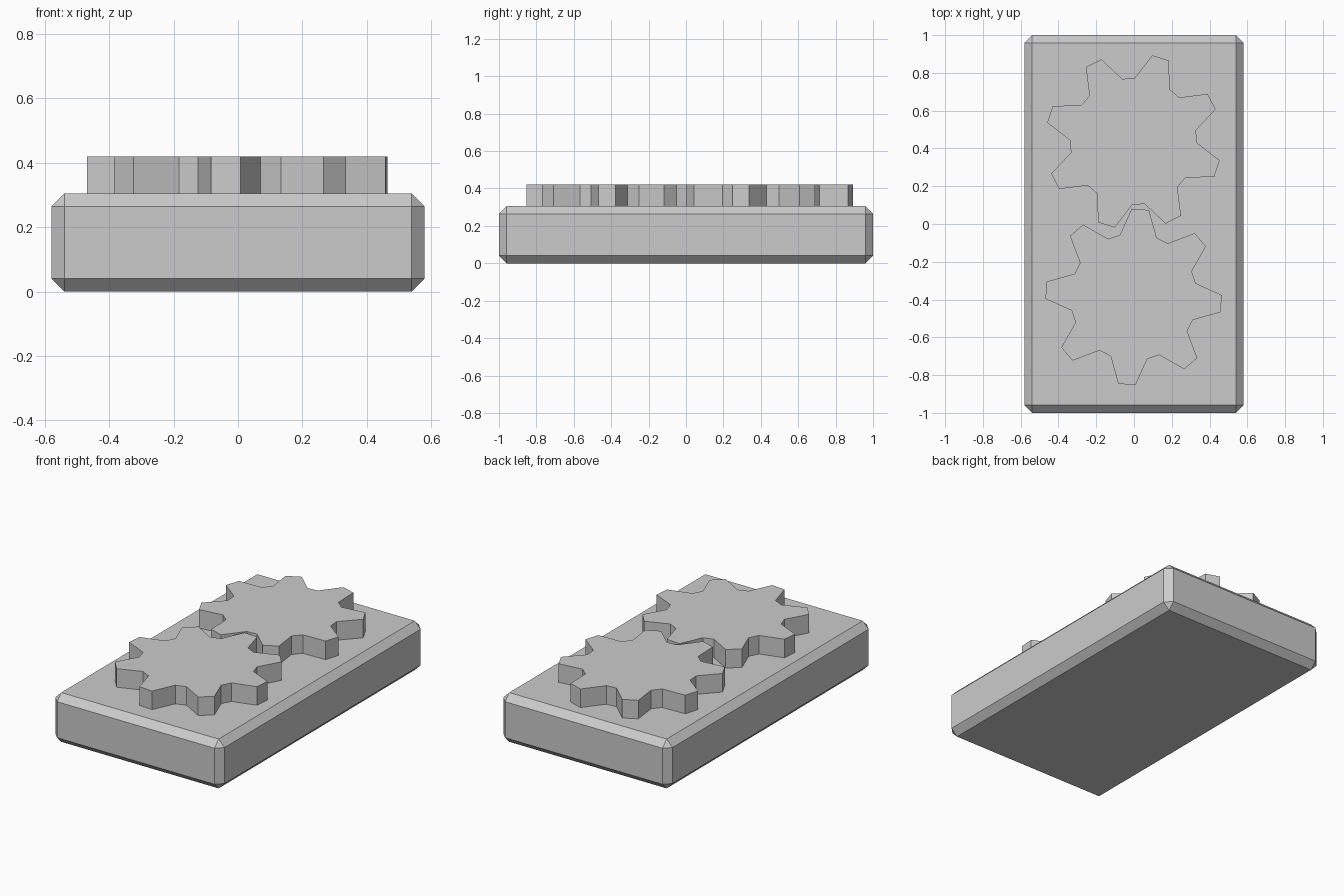
import bpy, bmesh
from math import cos, sin, pi, radians

if "Cube" in bpy.data.objects:
    bpy.data.objects.remove(bpy.data.objects["Cube"])

PLATE_TOP = 0.305
GEAR_TOP = 0.42

grey = bpy.data.materials.new("light grey")
grey.use_nodes = True
grey.diffuse_color = (0.6, 0.6, 0.6, 1)
grey.node_tree.nodes["Principled BSDF"].inputs["Base Color"].default_value = (0.6, 0.6, 0.6, 1)


def add_object(name, bm):
    bmesh.ops.recalc_face_normals(bm, faces=bm.faces)
    mesh = bpy.data.meshes.new(name)
    bm.to_mesh(mesh)
    bm.free()
    mesh.materials.append(grey)
    obj = bpy.data.objects.new(name, mesh)
    bpy.context.collection.objects.link(obj)
    return obj


def add_gear(name, x, y, turn, teeth=8, tip=0.467, root=0.336):
    """Flat gear outline: each tooth has two tip points and two root points."""
    bm = bmesh.new()
    step = 2 * pi / (teeth * 4)
    outline = []
    for i in range(teeth * 4):
        r = tip if i % 4 < 2 else root
        a = radians(turn) + (i - 0.5) * step
        outline.append(bm.verts.new((x + r * cos(a), y + r * sin(a), PLATE_TOP)))
    face = bm.faces.new(outline)
    top = bmesh.ops.extrude_face_region(bm, geom=[face], use_keep_orig=True)
    raised = [v for v in top["geom"] if isinstance(v, bmesh.types.BMVert)]
    bmesh.ops.translate(bm, verts=raised, vec=(0, 0, GEAR_TOP - PLATE_TOP))
    return add_object(name, bm)


# Base plate with chamfered edges
bm = bmesh.new()
bmesh.ops.create_cube(bm, size=1)
bmesh.ops.scale(bm, verts=bm.verts, vec=(1.16, 2, PLATE_TOP))
bmesh.ops.translate(bm, verts=bm.verts, vec=(0, 0, PLATE_TOP / 2))
plate = add_object("base_plate", bm)
chamfer = plate.modifiers.new("chamfer", 'BEVEL')
chamfer.width = 0.041
chamfer.segments = 1

# Two meshing gears
add_gear("front_gear", -0.002, -0.386, 85.6)
add_gear("back_gear", -0.003, 0.437, 72)
